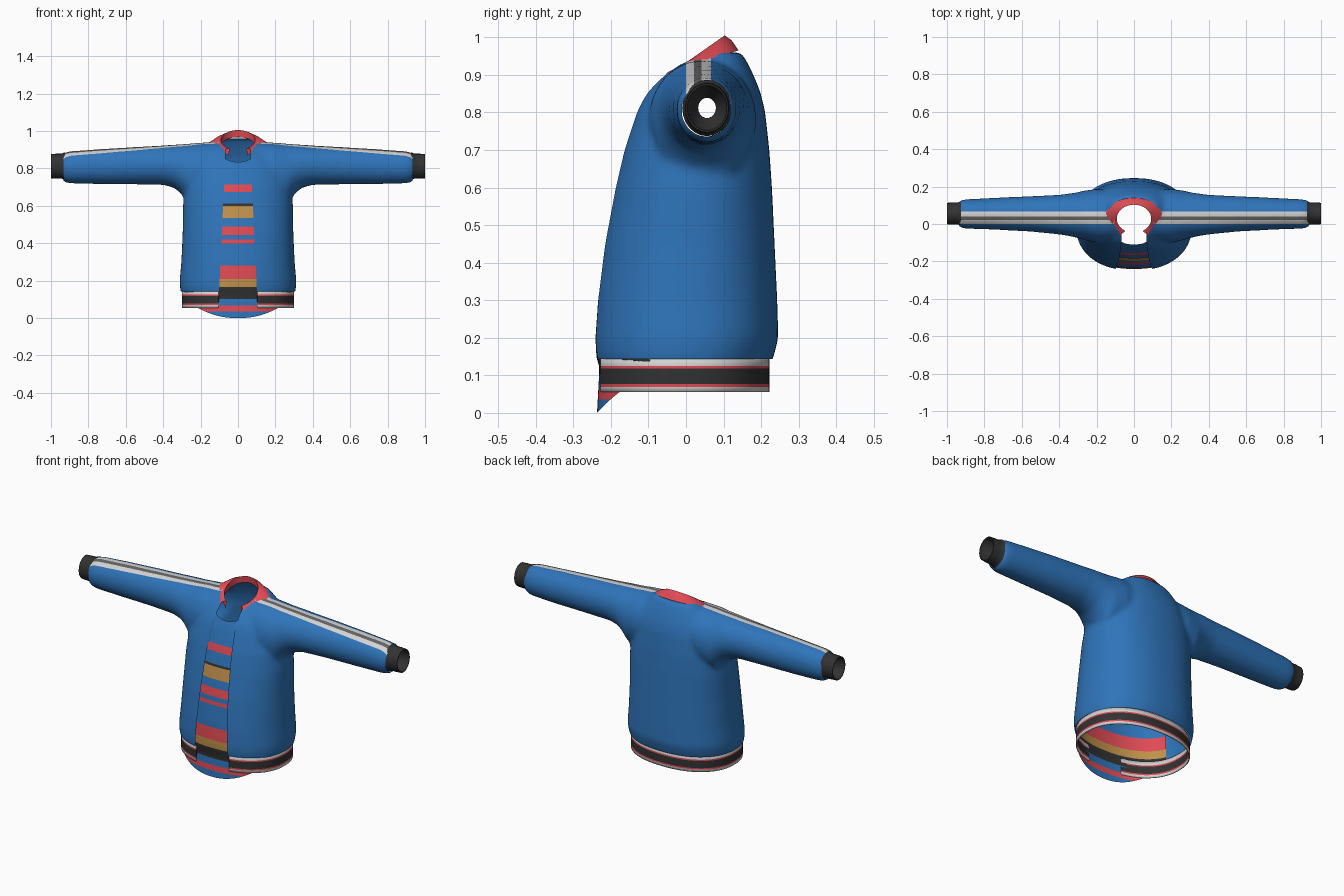
import bpy, bmesh, math
from mathutils import Vector

if "Cube" in bpy.data.objects:
    bpy.data.objects.remove(bpy.data.objects["Cube"])


def mat(name, c):
    m = bpy.data.materials.new(name)
    m.diffuse_color = (*c, 1)
    m.use_nodes = True
    m.node_tree.nodes["Principled BSDF"].inputs["Base Color"].default_value = m.diffuse_color
    return m


BLUE, RED, TAN, DARK, WHITE, GREY = range(6)
MATS = [mat("blue", (0.028, 0.175, 0.49)), mat("red", (0.74, 0.07, 0.09)),
        mat("tan", (0.53, 0.28, 0.07)), mat("charcoal", (0.032, 0.032, 0.032)),
        mat("off_white", (0.65, 0.65, 0.65)), mat("grey", (0.13, 0.13, 0.13))]


def make(name, bm, angle=50):
    me = bpy.data.meshes.new(name)
    bm.to_mesh(me)
    bm.free()
    ob = bpy.data.objects.new(name, me)
    bpy.context.collection.objects.link(ob)
    for m in MATS:
        me.materials.append(m)
    bpy.ops.object.select_all(action='DESELECT')
    ob.select_set(True)
    bpy.context.view_layer.objects.active = ob
    bpy.ops.object.shade_smooth_by_angle(angle=math.radians(angle))
    return ob


def loft(bm, rings, closed=True, caps=False):
    """Skin a list of rings of points with quads."""
    vs = [[bm.verts.new(p) for p in r] for r in rings]
    n = len(vs[0])
    for a, b in zip(vs, vs[1:]):
        for i in range(n if closed else n - 1):
            j = (i + 1) % n
            bm.faces.new((a[i], a[j], b[j], b[i]))
    if caps:
        bm.faces.new(vs[0][::-1])
        bm.faces.new(vs[-1])


def cut(bm, co, no, pick=lambda f: True):
    faces = [f for f in bm.faces if pick(f)]
    geom = faces + list({e for f in faces for e in f.edges}) + list({v for f in faces for v in f.verts})
    bmesh.ops.bisect_plane(bm, geom=geom, plane_co=co, plane_no=no, dist=1e-5)


def drop(bm, rule):
    dead = [f for f in bm.faces if rule(f.calc_center_median())]
    bmesh.ops.delete(bm, geom=dead, context='FACES')


def power(c, n):
    return math.copysign(abs(c) ** (2 / n), c)


# Torso sections: height, half width, front y, back y
TORSO = [(0.00, .296, -.240, .220), (0.12, .300, -.238, .222), (0.15, .309, -.247, .234),
         (0.20, .312, -.249, .246), (0.30, .303, -.242, .243), (0.45, .296, -.222, .236),
         (0.60, .294, -.192, .229), (0.70, .286, -.168, .222), (0.80, .262, -.135, .211),
         (0.85, .235, -.110, .200), (0.89, .205, -.072, .184), (0.925, .17, -.030, .168),
         (0.96, .125, .020, .148)]
# Sleeve sections: x, low z, high z, front y, back y
SLEEVE = [(0.0, .70, .945, -.08, .17), (.20, .62, .938, -.10, .188), (.27, .615, .932, -.085, .178),
          (.30, .66, .930, -.075, .170), (.34, .696, .927, -.066, .164), (.40, .712, .923, -.056, .156),
          (.55, .715, .915, -.041, .149), (.75, .716, .903, -.030, .140), (.90, .720, .892, -.025, .132),
          (.925, .726, .886, -.02, .128), (.945, .742, .872, -.008, .116)]


def torso_at(z):
    for a, b in zip(TORSO, TORSO[1:]):
        if z <= b[0]:
            t = (z - a[0]) / (b[0] - a[0])
            return [p + (q - p) * t for p, q in zip(a[1:], b[1:])]
    return TORSO[-1][1:]


def torso_point(z, ang, inset=0.0):
    hx, yf, yb = torso_at(z)
    return Vector(((hx - inset) * power(math.cos(ang), 2.25),
                   (yf + yb) / 2 + ((yb - yf) / 2 - inset) * power(math.sin(ang), 2.25), z))


def turn(n):
    return [2 * math.pi * i / n for i in range(n)]


# Jacket shell: torso and sleeves fused into one smooth skin
bm = bmesh.new()
heights = [.12 + .02 * i for i in range(43)]
loft(bm, [[torso_point(z, a) for a in turn(64)] for z in heights], caps=True)
sections = [(-s[0], *s[1:]) for s in SLEEVE[:0:-1]] + SLEEVE
loft(bm, [[(x, (f + b) / 2 + (b - f) / 2 * math.cos(a), (lo + hi) / 2 + (hi - lo) / 2 * math.sin(a))
           for a in turn(40)] for x, lo, hi, f, b in sections], caps=True)
bmesh.ops.recalc_face_normals(bm, faces=bm.faces)
jacket = make("jacket_shell", bm)
rm = jacket.modifiers.new("fuse", 'REMESH')
rm.mode = 'VOXEL'
rm.voxel_size = 0.011
sm = jacket.modifiers.new("relax", 'SMOOTH')
sm.factor, sm.iterations = 0.5, 10
for m in ("fuse", "relax"):
    bpy.ops.object.modifier_apply(modifier=m)

bm = bmesh.new()
bm.from_mesh(jacket.data)
bm.normal_update()
for f in bm.faces:
    f.material_index = BLUE
# open the hem and the sleeve ends
cut(bm, (0, 0, .143), (0, 0, 1))
for s in (-1, 1):
    cut(bm, (s * .934, 0, 0), (1, 0, 0))
    cut(bm, (s * .068, 0, .85), (s, 0, .047), lambda f: f.calc_center_median().y < 0)
drop(bm, lambda c: c.z < .143 or abs(c.x) > .934)
# front opening and neck hole
drop(bm, lambda c: c.y < -.02 and abs(c.x) < .068 + .047 * (.85 - c.z))
drop(bm, lambda c: c.z > .82 and (c.x / .108) ** 2 + ((c.y - .025) / .098) ** 2 < 1)
# stripes along the top of the sleeves
STRIPE = [(0.0, .021, WHITE), (.021, .041, GREY), (.041, .066, WHITE)]


def top_face(f):
    c = f.calc_center_median()
    return f.normal.z > .3 and c.z > .84 and abs(c.x) > .09


for y in (0.0, .021, .041, .066):
    cut(bm, (0, y, 0), (0, 1, 0), top_face)
for f in bm.faces:
    if top_face(f):
        y = f.calc_center_median().y
        for lo, hi, m in STRIPE:
            if lo < y < hi:
                f.material_index = m
bm.to_mesh(jacket.data)
bm.free()
bpy.ops.object.shade_smooth_by_angle(angle=math.radians(60))

# Striped hem band, open at the front
levels = [.055, .069, .077, .118, .125, .147]
band = [WHITE, RED, DARK, RED, WHITE]
bm = bmesh.new()
loft(bm, [[torso_point(.12, a) + Vector((0, 0, z - .12)) for a in turn(96)] for z in levels])
for s in (-1, 1):
    cut(bm, (s * .104, 0, 0), (1, 0, 0))
drop(bm, lambda c: c.y < 0 and abs(c.x) < .104)
for f in bm.faces:
    z = f.calc_center_median().z
    f.material_index = band[sum(z > l for l in levels[1:-1])]
bmesh.ops.recalc_face_normals(bm, faces=bm.faces)
hem = make("hem_band", bm)
sol = hem.modifiers.new("thickness", 'SOLIDIFY')
sol.thickness, sol.offset = .006, -1

# Shirt front with horizontal stripes and a dipped hem
SHIRT = [(.035, BLUE), (.066, RED), (.103, BLUE), (.165, DARK), (.21, TAN), (.28, RED), (.40, BLUE),
         (.42, RED), (.445, BLUE), (.49, RED), (.535, BLUE), (.60, TAN), (.612, DARK), (.675, BLUE),
         (.715, RED), (2, BLUE)]
bm = bmesh.new()
angles = [math.radians(200 + 140 * i / 48) for i in range(49)]
rows = []
for k in range(41):
    row = []
    for a in angles:
        x = .3 * math.cos(a)
        top, low = min(.835 + 3 * x * x, .86), min(.05 * (x / .2) ** 2, .09)
        row.append(torso_point(low + (top - low) * k / 40, a, .008 if k > 6 else .003 + .0008 * k))
    rows.append(row)
loft(bm, rows, closed=False)
for z, _ in SHIRT[:-1]:
    cut(bm, (0, 0, z), (0, 0, 1))
for f in bm.faces:
    z = f.calc_center_median().z
    f.material_index = next(m for top, m in SHIRT if z < top)
make("shirt_front", bm)

# Collar: folded-over outer leaf and standing inner leaf
bm = bmesh.new()
outer, mid, crest, inner = [], [], [], []
for i in range(41):
    a = math.radians(-60 + 300 * i / 40)
    c, s = math.cos(a), math.sin(a)
    o = Vector((.152 * c, .04 + (.10 if s > 0 else .118) * s, .937 + (.028 if s > 0 else .052) * s))
    y = .028 + .075 * s
    t = Vector((.092 * c, y, .933 + .70 * y))
    outer.append(o)
    mid.append((o + t) / 2 + Vector((0, 0, .007)))
    crest.append(t)
    inner.append(t + Vector((.004 * c, .004 * s, -.038)))
loft(bm, [outer, mid, crest, inner], closed=False)
for f in bm.faces:
    f.material_index = RED
make("collar", bm)

# Ribbed cuffs, funnelled inside
for side, s in (("left", 1), ("right", -1)):
    bm = bmesh.new()
    prof = [(.925, 1.12), (.935, 1.06), (.94, 1.0), (.97, 1.0), (1.0, .97), (1.0, .90), (.965, .8), (.92, .40)]
    loft(bm, [[(s * x, .056 + .059 * k * math.cos(a), .812 + .067 * k * math.sin(a))
               for a in turn(24)] for x, k in prof])
    for f in bm.faces:
        f.material_index = DARK
    bmesh.ops.recalc_face_normals(bm, faces=bm.faces)
    make(side + "_cuff", bm)
